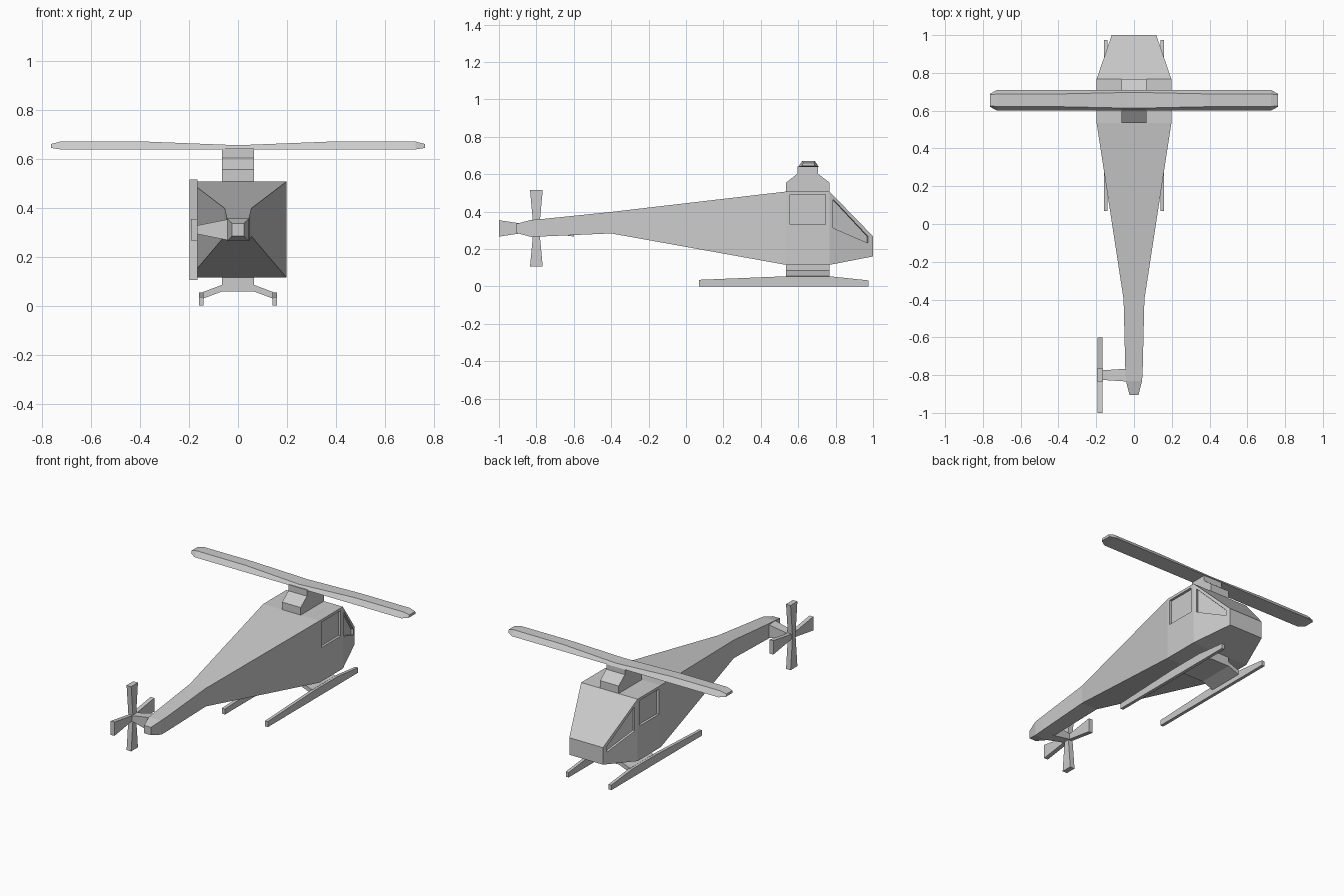
import bpy, bmesh
from mathutils import Vector

if "Cube" in bpy.data.objects:
    bpy.data.objects.remove(bpy.data.objects["Cube"])


def loft(name, rings):
    """Bridge equal-sized rings of points and cap both ends."""
    bm = bmesh.new()
    loops = [[bm.verts.new(p) for p in ring] for ring in rings]
    n = len(loops[0])
    for a, b in zip(loops, loops[1:]):
        for i in range(n):
            j = (i + 1) % n
            bm.faces.new((a[i], a[j], b[j], b[i]))
    bm.faces.new(loops[0])
    bm.faces.new(loops[-1])
    bmesh.ops.recalc_face_normals(bm, faces=bm.faces)
    mesh = bpy.data.meshes.new(name)
    bm.to_mesh(mesh)
    bm.free()
    obj = bpy.data.objects.new(name, mesh)
    bpy.context.collection.objects.link(obj)
    return obj


def prism(name, points, offset):
    """Extrude a flat outline along an offset vector."""
    pts = [Vector(p) for p in points]
    return loft(name, [pts, [p + Vector(offset) for p in pts]])


def section(y, w, z0, z1):
    return [(-w, y, z0), (w, y, z0), (w, y, z1), (-w, y, z1)]


# Fuselage and tail boom
body = loft("fuselage", [
    section(-0.905, 0.024, 0.285, 0.335),
    section(-0.83, 0.043, 0.265, 0.355),
    section(-0.77, 0.046, 0.267, 0.36),
    section(-0.40, 0.055, 0.283, 0.398),
    section(0.535, 0.198, 0.115, 0.507),
    section(0.767, 0.198, 0.115, 0.507),
    section(1.0, 0.118, 0.16, 0.268),
])

# Recessed side windows
DEPTH = 0.015
door = [(0.555, 0.33), (0.745, 0.33), (0.745, 0.49), (0.555, 0.49)]
quarter = [(0.787, 0.312), (0.972, 0.232), (0.972, 0.268), (0.787, 0.466)]
slope = (0.118 - 0.198) / (1.0 - 0.767)
for s in (-1, 1):
    for outline, k in ((door, 0.0), (quarter, slope)):
        normal = Vector((s, -k * s * s, 0)).normalized()
        pts = [Vector((s * (0.198 + k * max(0, y - 0.767)), y, z)) - normal * DEPTH
               for y, z in outline]
        cutter = prism("window_cutter", pts, normal * 0.06)
        cutter.hide_render = True
        mod = body.modifiers.new("window", 'BOOLEAN')
        mod.operation = 'DIFFERENCE'
        mod.solver = 'EXACT'
        mod.object = cutter
        bpy.context.view_layer.objects.active = body
        bpy.ops.object.modifier_apply(modifier=mod.name)
        bpy.data.objects.remove(cutter)

# Rotor mast
mast = [(0.535, 0.50), (0.767, 0.50), (0.767, 0.555), (0.705, 0.603),
        (0.705, 0.642), (0.597, 0.642), (0.597, 0.603), (0.535, 0.555)]
prism("rotor_mast", [(-0.065, y, z) for y, z in mast], (0.13, 0, 0))


# Main rotor: one long blade with bevelled top edges
def blade_section(x, wb, wt, z0, z1):
    c = 0.655
    return [(x, c - wb, z0), (x, c + wb, z0), (x, c + wt, z1), (x, c - wt, z1)]


half = [(0.0, 0.055, 0.042, 0.638, 0.655), (0.38, 0.055, 0.034, 0.638, 0.67),
        (0.725, 0.055, 0.033, 0.638, 0.67), (0.763, 0.034, 0.029, 0.644, 0.66)]
stations = [(-x, *r) for x, *r in reversed(half[1:])] + half
loft("main_rotor", [blade_section(*r) for r in stations])

# Tail rotor strut
TY, TZ = -0.80, 0.31


def yz_rect(x, a, b):
    return [(x, TY - a, TZ - b), (x, TY + a, TZ - b),
            (x, TY + a, TZ + b), (x, TY - a, TZ + b)]


loft("tail_rotor_strut", [yz_rect(-0.175, 0.025, 0.016), yz_rect(-0.035, 0.034, 0.044)])


# Tail rotor blades, flared towards the tips
def tail_blade(name, dy, dz, tip_half, x0, x1):
    rings = []
    for r, h in ((0.0, 0.016), (0.02, 0.017), (0.205, tip_half)):
        cy, cz = TY + dy * r, TZ + dz * r
        rings.append([(x, cy + dz * t, cz + dy * t)
                      for x, t in ((x0, -h), (x1, -h), (x1, h), (x0, h))])
    loft(name, rings)


for s, y_name, z_name in ((-1, "back", "lower"), (1, "front", "upper")):
    tail_blade("tail_blade_" + z_name, 0, s, 0.034, -0.197, -0.165)
    tail_blade("tail_blade_" + y_name, s * 0.2 / 0.205, 0, 0.045, -0.192, -0.166)

# Landing gear bracket with angled arms
right = [(0.065, 0.12), (0.065, 0.085), (0.145, 0.055), (0.145, 0.028), (0.065, 0.058)]
outline = right + [(-x, z) for x, z in reversed(right)]
prism("skid_bracket", [(x, 0.535, z) for x, z in outline], (0, 0.232, 0))

# Skids
skid = [(0.07, 0.0), (0.975, 0.0), (0.975, 0.032), (0.767, 0.054),
        (0.535, 0.054), (0.07, 0.035)]
for side, x in (("left", -0.16), ("right", 0.14)):
    prism("skid_" + side, [(x, y, z) for y, z in skid], (0.02, 0, 0))
